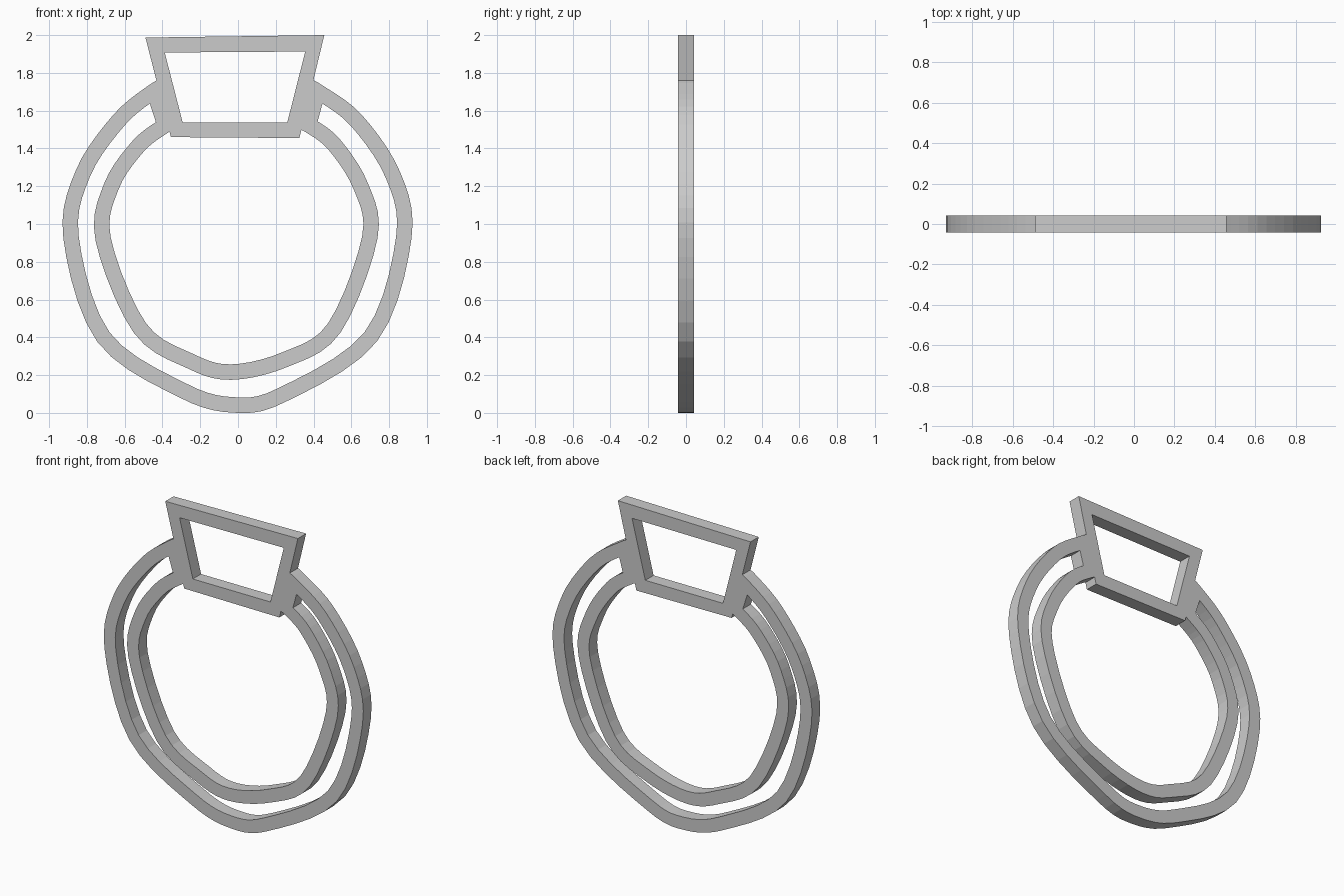
import bpy
import bmesh
from mathutils import Vector

cube = bpy.data.objects.get("Cube")
if cube:
    bpy.data.objects.remove(cube, do_unlink=True)

HALF_DEPTH = 0.042
HALF_WIDTH = 0.041


def strip(name, outer, inner, closed=False):
    """Flat strip between two outlines in the xz plane, given thickness along y."""
    bm = bmesh.new()
    rows = [[bm.verts.new((x, -HALF_DEPTH, z)) for x, z in line] for line in (outer, inner)]
    a, b = rows
    count = len(a)
    for i in range(count if closed else count - 1):
        j = (i + 1) % count
        bm.faces.new((a[i], a[j], b[j], b[i]))
    result = bmesh.ops.extrude_face_region(bm, geom=bm.faces[:])
    moved = [v for v in result["geom"] if isinstance(v, bmesh.types.BMVert)]
    bmesh.ops.translate(bm, verts=moved, vec=(0, 2 * HALF_DEPTH, 0))
    bmesh.ops.recalc_face_normals(bm, faces=bm.faces[:])
    mesh = bpy.data.meshes.new(name)
    bm.to_mesh(mesh)
    bm.free()
    obj = bpy.data.objects.new(name, mesh)
    bpy.context.collection.objects.link(obj)
    return obj


def smooth_path(points, steps=5):
    """Catmull-Rom path through the points."""
    p = [Vector(q) for q in points]
    p = [2 * p[0] - p[1]] + p + [2 * p[-1] - p[-2]]
    path = []
    for a, b, c, d in zip(p, p[1:], p[2:], p[3:]):
        for s in range(steps):
            t = s / steps
            path.append(0.5 * (2 * b + (c - a) * t + (2 * a - 5 * b + 4 * c - d) * t**2
                               + (3 * b - a - 3 * c + d) * t**3))
    return path + [p[-2]]


def band(name, points):
    path = smooth_path(points)
    outer, inner = [], []
    for i, q in enumerate(path):
        along = (path[min(i + 1, len(path) - 1)] - path[max(i - 1, 0)]).normalized()
        side = Vector((along.y, -along.x)) * HALF_WIDTH
        outer.append(q + side)
        inner.append(q - side)
    return strip(name, outer, inner)


# Tapered setting at the top
ring = strip("ring",
             [(-0.49, 1.987), (0.457, 2.0), (0.325, 1.455), (-0.355, 1.46)],
             [(-0.388, 1.908), (0.356, 1.913), (0.261, 1.538), (-0.293, 1.538)], closed=True)

# Two open hoops whose ends sink into the setting
parts = [
    band("outer_hoop", [(-0.38, 1.735), (-0.45, 1.7), (-0.63, 1.55), (-0.82, 1.27),
                        (-0.884, 0.93), (-0.713, 0.402), (-0.295, 0.12), (-0.02, 0.042),
                        (0.235, 0.096), (0.703, 0.403), (0.878, 0.93), (0.82, 1.26),
                        (0.625, 1.55), (0.427, 1.698), (0.355, 1.735)]),
    band("inner_hoop", [(-0.345, 1.54), (-0.4, 1.513), (-0.53, 1.41), (-0.67, 1.2),
                        (-0.714, 0.92), (-0.52, 0.45), (-0.25, 0.273), (-0.035, 0.216),
                        (0.25, 0.283), (0.51, 0.45), (0.698, 0.93), (0.65, 1.2),
                        (0.51, 1.42), (0.385, 1.518), (0.325, 1.545)]),
    # Small webs joining the hoops beside the setting
    strip("left_web", [(0.456, 1.67), (0.414, 1.515)], [(0.37, 1.69), (0.31, 1.52)]),
    strip("right_web", [(-0.477, 1.67), (-0.427, 1.515)], [(-0.39, 1.69), (-0.34, 1.52)]),
]

# Fuse everything into a single flat solid
for part in parts:
    mod = ring.modifiers.new(part.name, "BOOLEAN")
    mod.operation = "UNION"
    mod.solver = "EXACT"
    mod.object = part
    part.hide_render = True
fused = bpy.data.meshes.new_from_object(
    ring.evaluated_get(bpy.context.evaluated_depsgraph_get()))
ring.modifiers.clear()
ring.data = fused
fused.name = "ring"
for part in parts:
    bpy.data.objects.remove(part, do_unlink=True)
